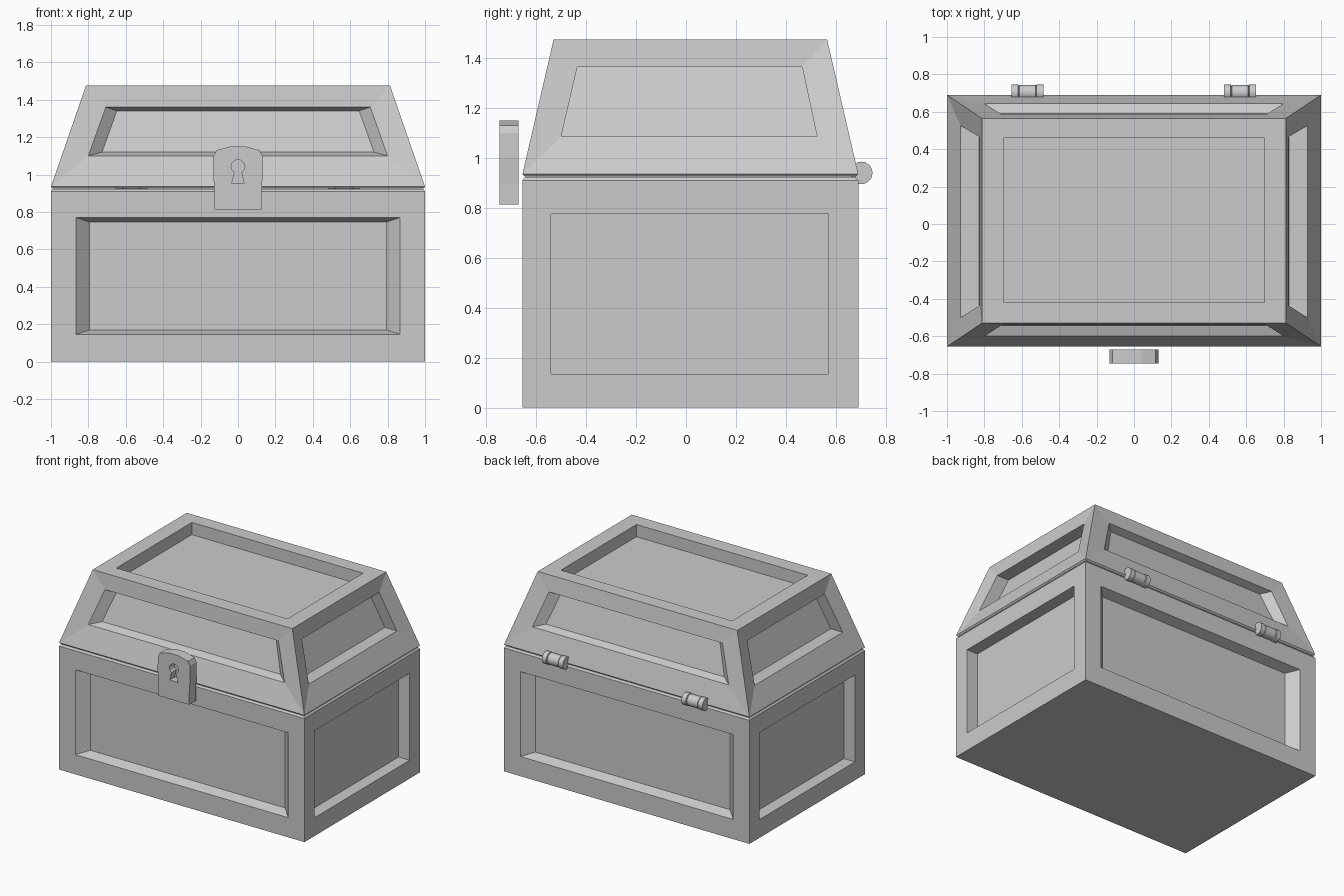
import bpy, bmesh, math

if "Cube" in bpy.data.objects:
    bpy.data.objects.remove(bpy.data.objects["Cube"])

YF, YB = -0.655, 0.69   # front and back planes


def finish(bm, name):
    bmesh.ops.remove_doubles(bm, verts=bm.verts, dist=1e-5)
    bmesh.ops.recalc_face_normals(bm, faces=bm.faces)
    me = bpy.data.meshes.new(name)
    bm.to_mesh(me)
    bm.free()
    ob = bpy.data.objects.new(name, me)
    bpy.context.collection.objects.link(ob)
    return ob


def quad_y(w0, y0, z0, w1, y1, z1):
    """Front/back facing quad: half width, y, z at bottom then top."""
    return [(-w0, y0, z0), (w0, y0, z0), (w1, y1, z1), (-w1, y1, z1)]


def quad_x(x0, a0, b0, z0, x1, a1, b1, z1):
    """Side facing quad: x, y range, z at bottom then top."""
    return [(x0, a0, z0), (x0, b0, z0), (x1, b1, z1), (x1, a1, z1)]


def quad_z(w, a, b, z):
    return [(-w, a, z), (w, a, z), (w, b, z), (-w, b, z)]


def loops(bm, *rings, cap=True):
    """Skin consecutive rings of points and cap the last one."""
    rv = [[bm.verts.new(p) for p in r] for r in rings]
    n = len(rv[0])
    for r, s in zip(rv, rv[1:]):
        for i in range(n):
            j = (i + 1) % n
            bm.faces.new((r[i], r[j], s[j], s[i]))
    if cap:
        bm.faces.new(rv[-1])


# Chest base with recessed panels
bm = bmesh.new()
Z = 0.91
for y, d in ((YF, 0.07), (YB, -0.07)):
    loops(bm, quad_y(1, y, 0, 1, y, Z),
          quad_y(0.867, y, 0.145, 0.867, y, 0.77),
          quad_y(0.793, y + d, 0.17, 0.793, y + d, 0.745))
for s in (-1, 1):
    loops(bm, quad_x(s, YF, YB, 0, s, YF, YB, Z),
          quad_x(s, -0.54, 0.57, 0.135, s, -0.54, 0.57, 0.775),
          quad_x(s * 0.91, -0.54, 0.57, 0.135, s * 0.91, -0.54, 0.57, 0.775))
loops(bm, quad_z(1, YF, YB, 0))
loops(bm, quad_z(1, YF, YB, Z), quad_z(0.99, YF + 0.01, YB - 0.01, 0.923))
finish(bm, "chest_base")

# Tapered lid with slightly sunken panel rims
bm = bmesh.new()
B, T = 0.935, 1.475
TF, TB, TX = -0.53, 0.565, 0.813
for y, t, r0, r1, d in ((YF, TF, -0.6, -0.54, 0.057), (YB, TB, 0.645, 0.585, -0.053)):
    loops(bm, quad_y(1, y, B, TX, t, T),
          quad_y(0.8, r0, 1.1, 0.707, r1, 1.36),
          quad_y(0.727, r0 + d, 1.12, 0.648, r1 + d, 1.34))
for s in (-1, 1):
    loops(bm, quad_x(s, YF, YB, B, s * TX, TF, TB, T),
          quad_x(s * 0.927, -0.5, 0.525, 1.085, s * 0.825, -0.435, 0.465, 1.365),
          quad_x(s * 0.83, -0.5, 0.525, 1.085, s * 0.728, -0.435, 0.465, 1.365))
loops(bm, quad_z(TX, TF, TB, T), quad_z(0.698, -0.42, 0.46, T),
      quad_z(0.698, -0.42, 0.46, T - 0.09))
loops(bm, quad_z(1, YF, YB, B), quad_z(0.99, YF + 0.01, YB - 0.01, 0.925))
finish(bm, "chest_lid")


def prism(name, profile, y0, y1):
    bm = bmesh.new()
    a, b = ([(x, y, z) for x, z in profile] for y in (y0, y1))
    loops(bm, a, b)
    loops(bm, a)
    return finish(bm, name)


# Lock plate with keyhole
right = [(0.125, 0.813), (0.125, 0.895), (0.132, 1.0), (0.13, 1.1), (0.115, 1.13), (0.04, 1.15)]
lock = prism("lock_plate", right + [(-x, z) for x, z in reversed(right)], -0.747, -0.67)
hole = [(0.033, 0.953)]
hole += [(0.037 * math.cos(math.radians(a)), 1.043 + 0.037 * math.sin(math.radians(a)))
         for a in range(-60, 241, 30)]
hole += [(-0.033, 0.953)]
cutter = prism("keyhole_cutter", hole, -0.8, -0.69)
cutter.hide_render = True
mod = lock.modifiers.new("keyhole", 'BOOLEAN')
mod.operation, mod.solver, mod.object = 'DIFFERENCE', 'EXACT', cutter
bpy.context.view_layer.objects.active = lock
bpy.ops.object.modifier_apply(modifier=mod.name)
bpy.data.objects.remove(cutter)

# Hinge barrels: lathed profile along x with knuckle grooves
half = [(0.085, 0.045), (0.05, 0.045), (0.047, 0.037), (0.043, 0.042)]
barrel = [(-x, r) for x, r in half] + [(x, r) for x, r in reversed(half)]
N = 20
for side, cx in (("left", -0.57), ("right", 0.567)):
    bm = bmesh.new()
    rings = [[(cx + x, 0.702 + r * math.cos(2 * math.pi * i / N),
               0.94 + r * math.sin(2 * math.pi * i / N)) for i in range(N)] for x, r in barrel]
    loops(bm, *rings)
    loops(bm, rings[0])
    ob = finish(bm, "hinge_" + side)
    bpy.ops.object.select_all(action='DESELECT')
    ob.select_set(True)
    bpy.context.view_layer.objects.active = ob
    bpy.ops.object.shade_smooth_by_angle(angle=math.radians(30))
